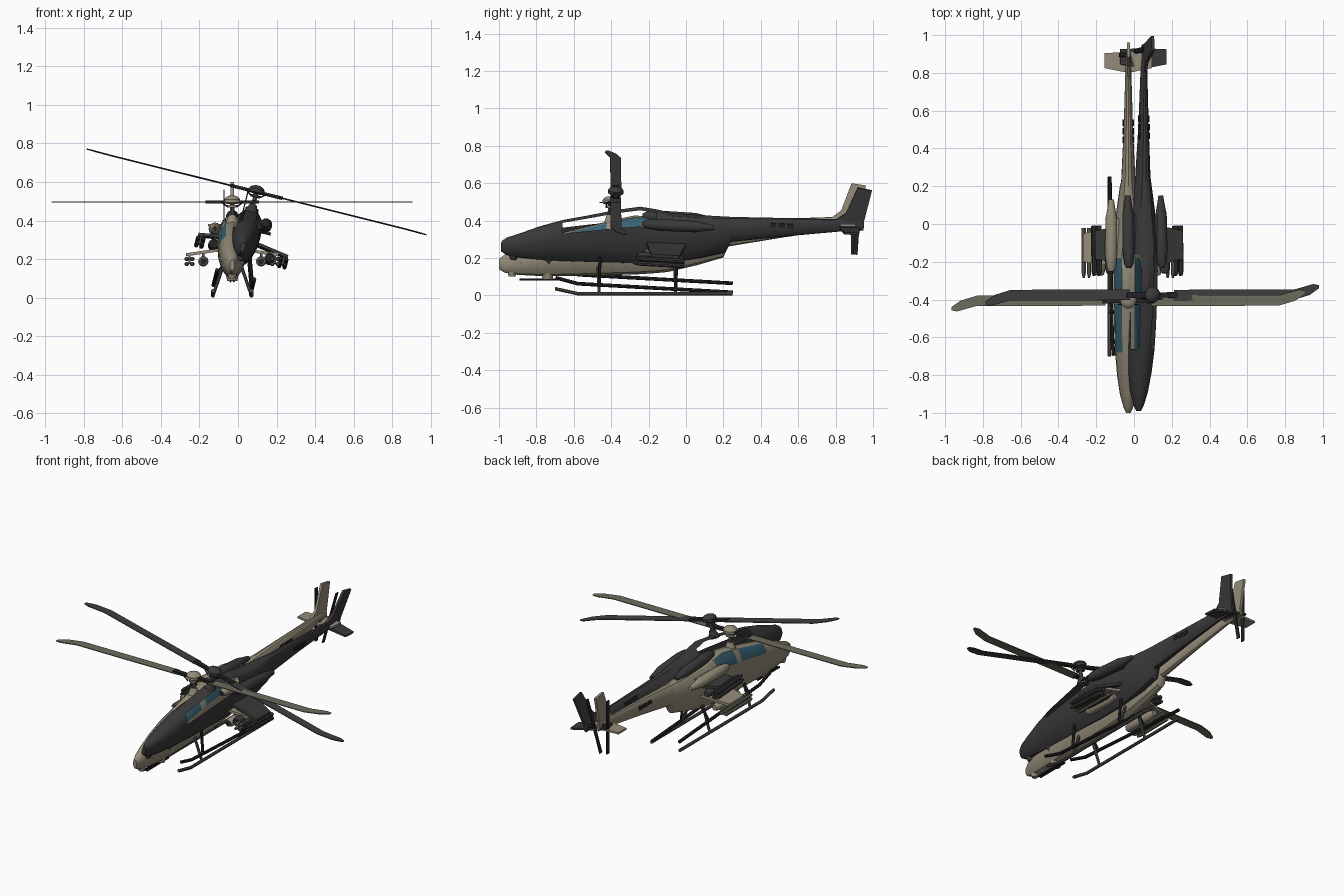
import bpy, bmesh, math
from mathutils import Matrix, Vector

if "Cube" in bpy.data.objects:
    bpy.data.objects.remove(bpy.data.objects["Cube"])

def mat(name, c):
    m = bpy.data.materials.new(name)
    m.diffuse_color = (*c, 1)
    m.use_nodes = True
    m.node_tree.nodes["Principled BSDF"].inputs["Base Color"].default_value = m.diffuse_color
    return m

SAND = mat("sand paint", (.30, .265, .195))
OLIVE = mat("olive blade", (.15, .15, .11))
CHAR = mat("charcoal paint", (.042, .042, .042))
DARK = mat("dark blade", (.05, .05, .052))
GLASS = mat("blue glass", (.04, .12, .175))
BLACK = mat("black metal", (.018, .018, .018))
GREY = mat("grey metal", (.085, .085, .08))

class Craft:
    """One helicopter: every part is placed through the matrix M."""
    def __init__(self, prefix, M, paint, blade, open_canopy, span):
        self.p, self.M, self.paint, self.blade = prefix, M, paint, blade
        self.open, self.span = open_canopy, span

    def add(self, name, bm, *mats):
        bmesh.ops.recalc_face_normals(bm, faces=bm.faces)
        bm.transform(self.M)
        me = bpy.data.meshes.new(self.p + name)
        bm.to_mesh(me)
        bm.free()
        for m in mats:
            me.materials.append(m)
        ob = bpy.data.objects.new(self.p + name, me)
        bpy.context.collection.objects.link(ob)
        return ob

    def loft(self, name, rings, m):
        bm = bmesh.new()
        vs = [[bm.verts.new(p) for p in r] for r in rings]
        n = len(vs[0])
        for a, b in zip(vs, vs[1:]):
            for i in range(n):
                bm.faces.new((a[i], a[(i+1) % n], b[(i+1) % n], b[i]))
        bm.faces.new(vs[0])
        bm.faces.new(vs[-1])
        return self.add(name, bm, m)

    def rod(self, name, pts, r, m, n=8):
        """Round bar through pts; r is one radius or one per point."""
        pts = [Vector(p) for p in pts]
        rs = r if isinstance(r, (list, tuple)) else [r]*len(pts)
        d = (pts[-1]-pts[0]).normalized()
        u = d.orthogonal().normalized()
        w = d.cross(u)
        rings = [[p+(u*math.cos(t)+w*math.sin(t))*q for t in
                  [2*math.pi*(i+.5)/n for i in range(n)]] for p, q in zip(pts, rs)]
        return self.loft(name, rings, m)

    def slab(self, name, outline, off, m):
        """Flat outline thickened by +-off."""
        o = Vector(off)
        return self.loft(name, [[Vector(p)-o for p in outline],
                                [Vector(p)+o for p in outline]], m)

    def fuselage(self):
        # y, half width, bottom, widest height, top
        S = [(-1, .012, .14, .17, .195), (-.97, .026, .122, .175, .218),
             (-.9, .045, .11, .19, .245), (-.8, .06, .105, .21, .288),
             (-.68, .07, .103, .235, .33), (-.56, .075, .105, .25, .36),
             (-.425, .077, .108, .265, .395), (-.375, .078, .11, .27, .407),
             (-.27, .078, .112, .28, .428), (-.18, .078, .118, .285, .418),
             (-.1, .077, .125, .29, .403), (.06, .065, .162, .30, .40),
             (.2, .045, .203, .31, .40), (.225, .038, .262, .33, .40),
             (.5, .025, .307, .363, .41), (.8, .016, .352, .388, .42),
             (.93, .008, .365, .39, .415)]
        N = 16
        bm = bmesh.new()
        rings = []
        for y, w, b, m, t in S:
            ring = []
            for i in range(N):
                a = 2*math.pi*i/N
                c, s = math.cos(a), math.sin(a)
                ring.append(bm.verts.new((w*math.copysign(abs(c)**.85, c), y,
                                          m+(t-m if s > 0 else m-b)*s)))
            rings.append(ring)
        holes = []
        for k in range(len(S)-1):
            for i in range(N):
                j = (i+1) % N
                f = bm.faces.new((rings[k][i], rings[k][j], rings[k+1][j], rings[k+1][i]))
                if i in (1, 2, 5, 6) and 4 <= k <= 8:
                    if self.open:
                        holes.append(f)
                    elif k != 6:
                        f.material_index = 1
        bm.faces.new(rings[0])
        bm.faces.new(rings[-1])
        bmesh.ops.recalc_face_normals(bm, faces=bm.faces)
        bmesh.ops.delete(bm, geom=holes, context='FACES')
        self.add("fuselage", bm, self.paint, GLASS)

    def build(self):
        P = self.paint
        self.fuselage()
        # tail fin, tail rotor
        self.slab("tail_fin", [(0, .77, .41), (0, .83, .455), (0, .885, .6), (0, .962, .588),
                               (0, .93, .42), (0, .92, .375), (0, .84, .365)], (.008, 0, 0), P)
        self.rod("tail_rotor_hub", [(0, .895, .39), (-.05, .895, .39)], .013, BLACK)
        self.slab("tail_rotor", [(-.043, .882, .22), (-.043, .906, .22),
                                 (-.043, .908, .56), (-.043, .884, .56)], (.003, 0, 0), BLACK)
        for s, side in ((-1, "left_"), (1, "right_")):
            self.slab(side+"stabilizer", [(0, .8, .375), (s*.125, .825, .375),
                                          (s*.125, .905, .375), (0, .91, .375)], (0, 0, .006), P)
            # engine pod
            self.rod(side+"engine", [(s*.09, y, .357) for y in (-.25, -.23, -.16, .03, .07, .13)],
                     (.015, .025, .033, .031, .023, .013), P, 12)
            self.rod(side+"engine_intake", [(s*.09, -.254, .357), (s*.09, -.24, .357)], .012, BLACK)
            self.slab(side+"engine_fairing", [(s*.05, -.17, .35), (s*.09, -.17, .35),
                                              (s*.09, .03, .35), (s*.05, .03, .35)], (0, 0, .022), P)
            # stub wing with stores
            self.slab(side+"wing", [(s*.05, -.23, .25), (s*.24, -.2, .222),
                                    (s*.24, -.05, .222), (s*.05, -.01, .25)], (0, 0, .008), P)
            self.rod(side+"rocket_pod", [(s*.15, y, .188) for y in (-.27, -.25, -.07, -.03)],
                     (.02, .027, .027, .016), P, 12)
            self.rod(side+"rocket_pod_face", [(s*.15, -.273, .188), (s*.15, -.26, .188)], .017, BLACK)
            self.slab(side+"pod_pylon", [(s*.15, -.2, .2), (s*.15, -.2, .235),
                                         (s*.15, -.08, .235), (s*.15, -.08, .2)], (.006, 0, 0), GREY)
            self.slab(side+"missile_rack", [(s*.222, -.2, .175), (s*.222, -.2, .222),
                                            (s*.222, -.08, .222), (s*.222, -.08, .175)], (.005, 0, 0), GREY)
            for i, (x, z) in enumerate(((.208, .2), (.236, .2), (.208, .174), (.236, .174))):
                self.rod(side+"missile_%d" % i, [(s*x, y, z) for y in (-.285, -.26, -.02)],
                         (.006, .012, .012), P if P is CHAR else OLIVE)
            # landing skid
            self.rod(side+"skid", [(s*.1, -.7, .036), (s*.1, -.58, .01), (s*.1, .25, .01)], .01, GREY if P is SAND else BLACK)
            for i, y in enumerate((-.47, -.06)):
                self.rod(side+"skid_leg_%d" % i, [(s*.1, y+.005, .01), (s*.045, y, .17)], .009,
                         GREY if P is SAND else BLACK)
            # boom vents
            for i, y in enumerate((.43, .475, .52)):
                self.slab(side+"boom_vent_%d" % i, [(s*.0275, y, .36), (s*.0275, y+.033, .363),
                          (s*.0255, y+.033, .385), (s*.0255, y, .383)], (.003, 0, 0), BLACK)
        # nose gun and sensor
        self.rod("gun_turret", [(0, -.74, .125), (0, -.74, .085)], (.035, .026), P, 12)
        for x in (-.008, .008):
            self.rod("gun_barrel", [(x, -.89, .085), (x, -.67, .085)], .006, BLACK)
        self.rod("nose_sensor", [(0, -.93, .125), (0, -.93, .1)], (.024, .018), P, 12)
        # mast, hub and swash plate
        hy = -.405
        self.rod("mast", [(0, hy, .38), (0, hy, .51)], .012, GREY)
        self.rod("mast_base", [(0, hy, .385), (0, hy, .43)], (.035, .018), P, 12)
        self.rod("swash_plate", [(0, hy, .468), (0, hy, .48)], .027, P, 16)
        self.rod("rotor_hub", [(0, hy, z) for z in (.487, .494, .51, .521, .53)],
                 (.03, .042, .042, .034, .014), P, 16)
        # main blades: swept tips, point-symmetric about the hub
        L = self.span
        for s, side in ((-1, "left_"), (1, "right_")):
            out = [(.12, .027), (.6*L/.94, .03), (L-.13, .03), (L-.03, .058), (L, .052),
                   (L, .035), (L-.05, .0), (L-.14, -.027), (.12, -.03)]
            if s < 0:
                out = [(x, y) for x, y in out]
            self.slab(side+"blade", [(s*x, hy+s*y, .497) for x, y in out], (0, 0, .0025), self.blade)
            self.slab(side+"blade_grip", [(s*.02, hy-.012, .497), (s*.14, hy-.016, .497),
                                          (s*.14, hy+.016, .497), (s*.02, hy+.012, .497)],
                      (0, 0, .008), BLACK)
            self.rod(side+"pitch_link", [(s*.025, hy-.02, .472), (s*.055, hy-.02, .495)], .004, BLACK, 6)

# upright sand helicopter, and the charcoal one banked across it
Craft("sand_", Matrix.Translation((-.03, 0, 0)), SAND, OLIVE, False, .937).build()
Craft("dark_", Matrix.Translation((-.03, 0, .045)) @ Matrix.Rotation(math.radians(14), 4, 'Y')
      @ Matrix.Rotation(math.radians(-3.3), 4, 'X'), CHAR, DARK, True, .91).build()

bpy.ops.object.select_all(action='SELECT')
bpy.context.view_layer.objects.active = bpy.context.selected_objects[0]
bpy.ops.object.shade_smooth_by_angle(angle=math.radians(32))
